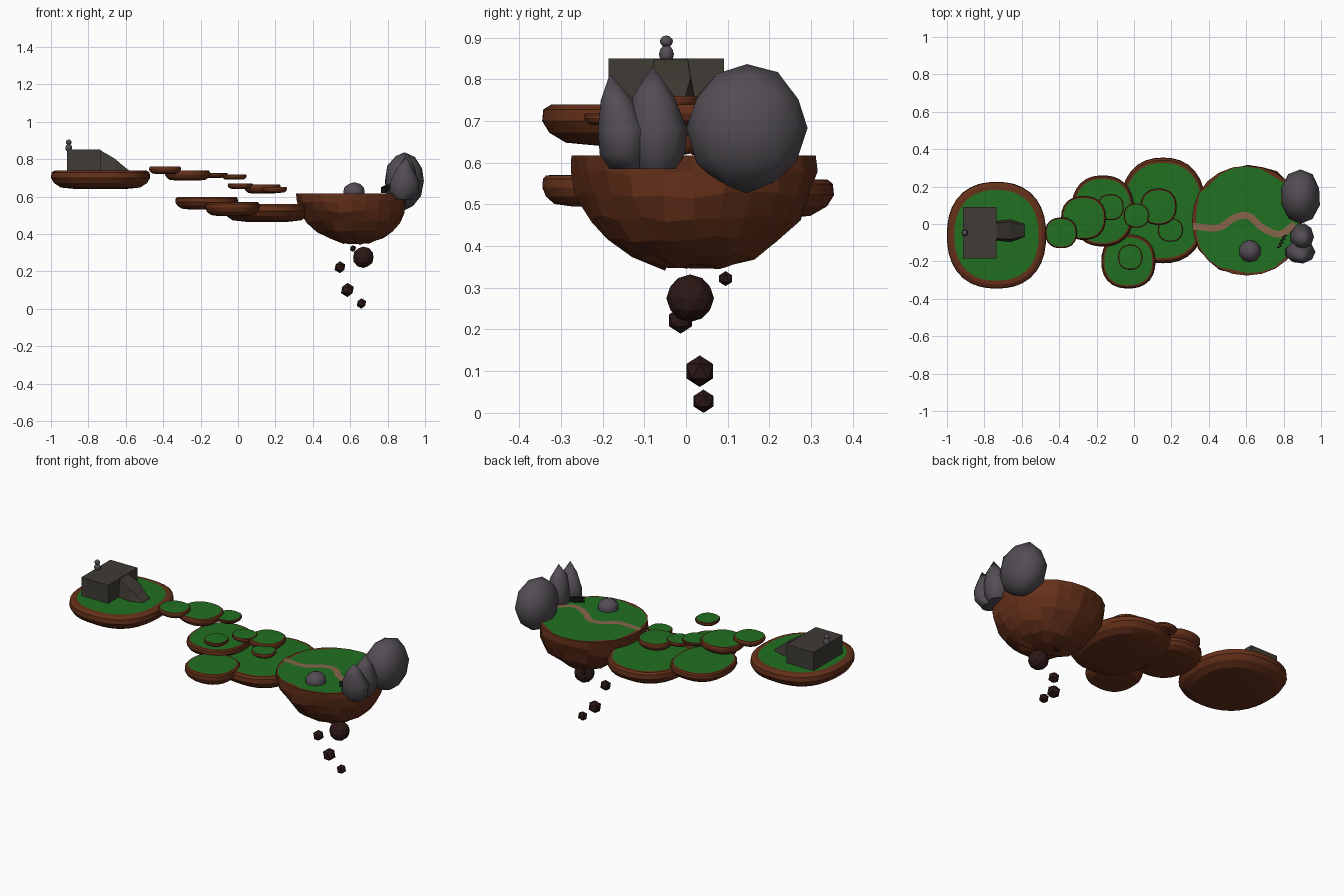
import bpy, bmesh, math, random
from mathutils import Vector, Matrix

if "Cube" in bpy.data.objects:
    bpy.data.objects.remove(bpy.data.objects["Cube"])

random.seed(4)


def mat(name, rgb):
    m = bpy.data.materials.new(name)
    m.diffuse_color = (*rgb, 1)
    m.use_nodes = True
    m.node_tree.nodes["Principled BSDF"].inputs["Base Color"].default_value = m.diffuse_color
    return m


SOIL = mat("soil", (0.13, 0.03, 0.01))
GRASS = mat("grass", (0.015, 0.16, 0.015))
ROCK = mat("rock", (0.085, 0.075, 0.088))
STONE = mat("dark_stone", (0.05, 0.044, 0.035))
DEBRIS = mat("debris", (0.025, 0.009, 0.008))
PATH = mat("path", (0.25, 0.13, 0.07))
BLACK = mat("black", (0.008, 0.008, 0.006))


def finish(name, bm, mats, smooth=None):
    bmesh.ops.recalc_face_normals(bm, faces=bm.faces[:])
    me = bpy.data.meshes.new(name)
    bm.to_mesh(me)
    bm.free()
    for m in mats:
        me.materials.append(m)
    ob = bpy.data.objects.new(name, me)
    bpy.context.collection.objects.link(ob)
    if smooth:
        bpy.ops.object.select_all(action='DESELECT')
        ob.select_set(True)
        bpy.context.view_layer.objects.active = ob
        bpy.ops.object.shade_smooth_by_angle(angle=math.radians(smooth))
    return ob


def loft(name, rings, n, mats, p=2.0, jitter=0.0, apex=None, smooth=None):
    """Rings (cx, cy, z, rx, ry) from top to bottom; the top cap takes the last material."""
    bm = bmesh.new()
    rows = []
    for k, (cx, cy, z, rx, ry) in enumerate(rings):
        row = []
        for i in range(n):
            a = math.tau * i / n
            c, s = math.cos(a), math.sin(a)
            f = (abs(c) ** p + abs(s) ** p) ** (-1 / p)
            f *= 1 + random.uniform(-jitter, jitter) * (k != 1)
            dz = random.uniform(-jitter, jitter) * 0.25 * (k > 1)
            row.append(bm.verts.new((cx + rx * f * c, cy + ry * f * s, z + dz)))
        rows.append(row)
    for a, b in zip(rows, rows[1:]):
        for i in range(n):
            j = (i + 1) % n
            bm.faces.new((a[i], a[j], b[j], b[i]))
    if apex:
        t = bm.verts.new(apex)
        for i in range(n):
            bm.faces.new((rows[0][i], rows[0][(i + 1) % n], t))
    else:
        bm.faces.new(rows[0]).material_index = len(mats) - 1
    bm.faces.new(rows[-1])
    return finish(name, bm, mats, smooth)


def disc(name, x0, x1, y0, y1, z0, z1, inset, n=26):
    """Rounded floating slab with a grass top and a soil rim."""
    cx, cy, rx, ry, h = (x0 + x1) / 2, (y0 + y1) / 2, (x1 - x0) / 2, (y1 - y0) / 2, z1 - z0
    prof = [(inset, 0), ((1 + inset) / 2, 0.01), (0.99, 0.12), (1, 0.4),
            (0.94, 0.68), (0.8, 0.92), (0.5, 1)]
    loft(name, [(cx, cy, z1 - h * d, rx * f, ry * f) for f, d in prof],
         n, [SOIL, GRASS], p=2.35, smooth=25)


def blob(name, c, r, m, sub=2, jitter=0.0, smooth=None):
    bm = bmesh.new()
    bmesh.ops.create_icosphere(bm, subdivisions=sub, radius=1)
    for v in bm.verts:
        v.co *= 1 + random.uniform(-jitter, jitter)
        v.co = Vector(c) + Vector(v.co[i] * r[i] for i in range(3))
    return finish(name, bm, [m], smooth)


def box(name, c, s, m, rot=0):
    bm = bmesh.new()
    bmesh.ops.create_cube(bm, size=1, matrix=Matrix.Translation(c)
                          @ Matrix.Rotation(rot, 4, 'Z') @ Matrix.Diagonal((*s, 1)))
    return finish(name, bm, [m])


# Far island and floating slabs
disc("far_island", -1.0, -0.47, -0.345, 0.225, 0.64, 0.74, 0.85, 36)
disc("large_slab", -0.075, 0.385, -0.21, 0.355, 0.465, 0.56, 0.9, 32)
disc("front_slab", -0.175, 0.115, -0.345, -0.055, 0.495, 0.57, 0.88)
disc("rear_slab", -0.335, 0.0, -0.12, 0.26, 0.53, 0.597, 0.9, 30)
for i, d in enumerate([(-0.475, -0.305, -0.13, 0.035, 0.72, 0.76),
                       (-0.39, -0.15, -0.085, 0.15, 0.685, 0.74),
                       (-0.195, -0.055, 0.02, 0.16, 0.70, 0.727),
                       (-0.085, 0.045, -0.245, -0.11, 0.69, 0.718),
                       (-0.055, 0.08, -0.02, 0.11, 0.64, 0.67),
                       (0.035, 0.228, -0.005, 0.19, 0.615, 0.665),
                       (0.128, 0.262, -0.095, 0.03, 0.62, 0.652)]):
    disc(f"stepping_slab_{i + 1}", *d, 0.9, 22)

# Main island: deep faceted bowl
rings = [(0.605, 0.018, 0.617, 0.28, 0.28), (0.605, 0.018, 0.617, 0.295, 0.293)]
for t in (0.12, 0.32, 0.53, 0.72, 0.87, 0.97):
    f = math.sqrt(1 - t * t)
    rings.append((0.605 + 0.03 * t, 0.018, 0.605 - 0.263 * t, 0.295 * f, 0.295 * f))
loft("main_island", rings, 24, [SOIL, GRASS], p=2.1, jitter=0.035)

# Winding path
pts = [Vector(p) for p in [(0.315, -0.012), (0.45, -0.02), (0.54, 0.035), (0.615, 0.042),
                           (0.685, -0.018), (0.78, -0.055), (0.86, 0.0)]]
ext = [2 * pts[0] - pts[1]] + pts + [2 * pts[-1] - pts[-2]]
line = []
for a, b, c, d in zip(ext, ext[1:], ext[2:], ext[3:]):
    for k in range(5):
        t = k / 5
        line.append(0.5 * (2 * b + (c - a) * t + (2 * a - 5 * b + 4 * c - d) * t * t
                           + (3 * b - a - 3 * c + d) * t ** 3))
line.append(pts[-1])
bm = bmesh.new()
prev = None
for i, q in enumerate(line):
    tan = (line[min(i + 1, len(line) - 1)] - line[max(i - 1, 0)]).normalized()
    nrm = Vector((-tan.y, tan.x)) * 0.018
    pair = [bm.verts.new((*(q + nrm), 0.62)), bm.verts.new((*(q - nrm), 0.62))]
    if prev:
        bm.faces.new((prev[0], prev[1], pair[1], pair[0]))
    prev = pair
finish("path", bm, [PATH])

# Rocks on the main island
blob("round_boulder", (0.62, -0.145, 0.622), (0.06, 0.06, 0.054), ROCK, 2, 0, 60)
blob("big_rock", (0.89, 0.146, 0.683), (0.108, 0.146, 0.155), ROCK, 2, 0.03, 60)
loft("spike_rock_left", [(0.89, -0.165, 0.75, 0.045, 0.04), (0.89, -0.15, 0.68, 0.08, 0.062),
                         (0.885, -0.15, 0.62, 0.08, 0.058), (0.885, -0.145, 0.585, 0.045, 0.04)],
     9, [ROCK], apex=(0.90, -0.183, 0.812), smooth=50)
loft("spike_rock_right", [(0.90, -0.078, 0.76, 0.045, 0.05), (0.90, -0.068, 0.68, 0.062, 0.072),
                          (0.895, -0.068, 0.62, 0.062, 0.066), (0.895, -0.07, 0.585, 0.04, 0.045)],
     9, [ROCK], apex=(0.905, -0.08, 0.832), smooth=50)

# Small dark markers beside the rocks
for i in range(4):
    box(f"dark_marker_{i + 1}", (0.778 + 0.009 * i, -0.12 + 0.018 * i, 0.635 + 0.005 * i),
        (0.028, 0.009, 0.03), BLACK, 0.5)

# Falling debris
for i, (x, y, z, r) in enumerate([(0.615, 0.095, 0.322, 0.018), (0.67, 0.01, 0.275, 0.057),
                                  (0.545, -0.013, 0.222, 0.032), (0.585, 0.033, 0.10, 0.038),
                                  (0.66, 0.042, 0.028, 0.028)]):
    blob(f"debris_{i + 1}", (x, y, z), (r, r, r), DEBRIS, 2 if r > 0.05 else 1)

# Stone house with sloped ramp
box("house", (-0.825, -0.047, 0.793), (0.18, 0.277, 0.114), STONE)
bm = bmesh.new()
prev = None
for x, w, z in [(-0.74, 0.047, 0.85), (-0.66, 0.055, 0.803), (-0.615, 0.042, 0.765),
                (-0.585, 0.035, 0.742)]:
    sec = [bm.verts.new((x, -0.036 + sy * w * k, zz)) for sy, k, zz in
           [(-1, 1.1, 0.735), (-1, 0.85, z), (1, 0.85, z), (1, 1.1, 0.735)]]
    if prev:
        for i in range(4):
            j = (i + 1) % 4
            bm.faces.new((prev[i], prev[j], sec[j], sec[i]))
    else:
        bm.faces.new(sec)
    prev = sec
bm.faces.new(prev)
finish("ramp", bm, [STONE])

# Finial on the roof
blob("finial_body", (-0.905, -0.047, 0.86), (0.018, 0.018, 0.023), ROCK, 2, 0, 60)
blob("finial_head", (-0.905, -0.047, 0.891), (0.016, 0.016, 0.014), ROCK, 2, 0, 60)
